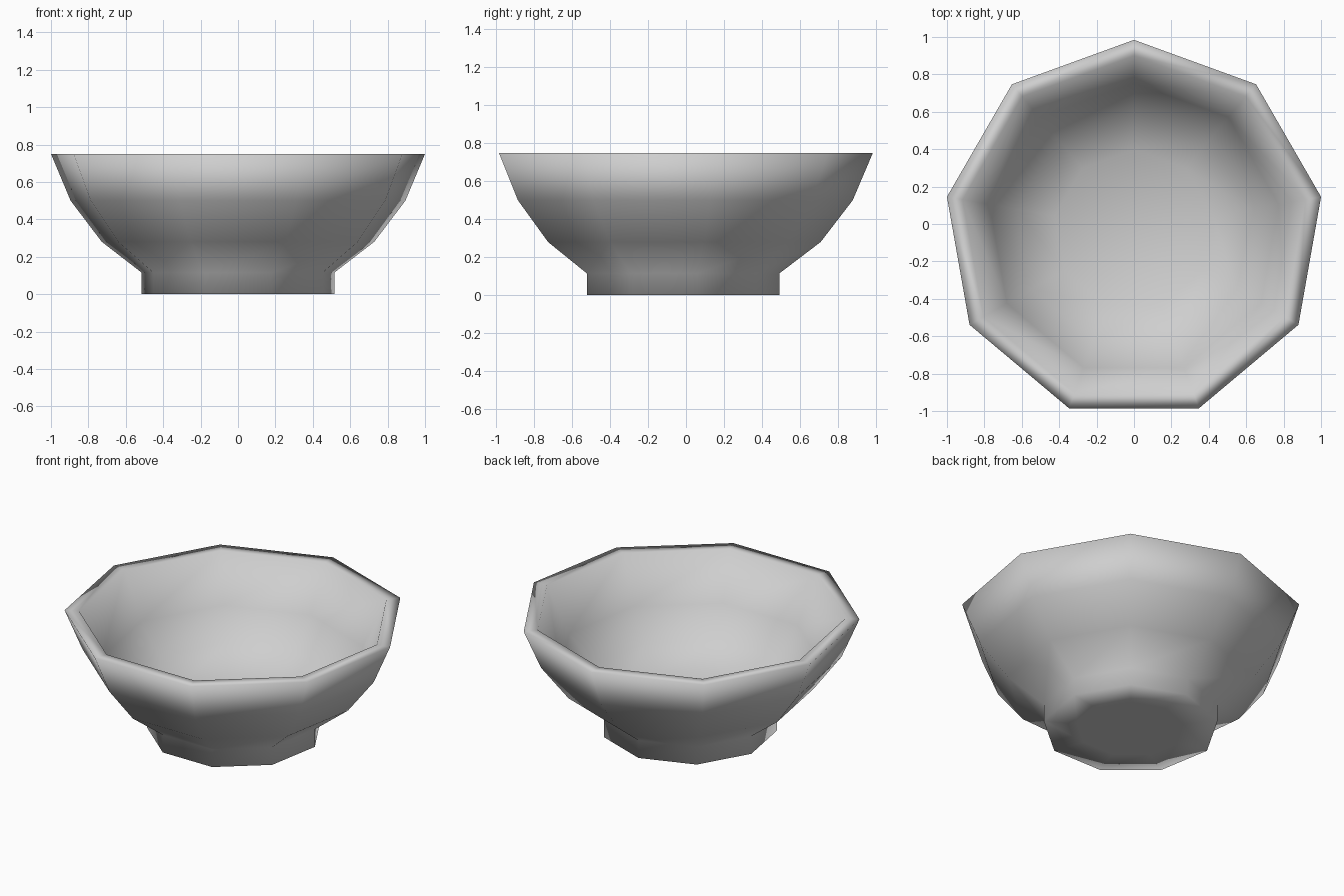
import bpy, bmesh, math

if "Cube" in bpy.data.objects:
    bpy.data.objects.remove(bpy.data.objects["Cube"])

SIDES = 9
Y_SHIFT = -0.031   # centres the nine-sided outline on y = 0

# Closed wall profile (radius, height): foot, outer wall, rim, inner wall
PROFILE = [
    (0.32, 0.0), (0.523, 0.0), (0.523, 0.115), (0.74, 0.28), (0.909, 0.50),
    (1.0154, 0.75), (0.93, 0.75), (0.785, 0.46), (0.635, 0.28), (0.43, 0.18),
]
FLOOR_Z = 0.16

grey = bpy.data.materials.new("light_grey")
grey.diffuse_color = (0.62, 0.62, 0.62, 1)
grey.use_nodes = True
grey.node_tree.nodes["Principled BSDF"].inputs["Base Color"].default_value = grey.diffuse_color

bm = bmesh.new()
rings = []
for r, z in PROFILE:
    ring = []
    for i in range(SIDES):
        a = math.pi / 2 + i * math.tau / SIDES
        ring.append(bm.verts.new((r * math.cos(a), r * math.sin(a) + Y_SHIFT, z)))
    rings.append(ring)

# Wall bands
for low, high in zip(rings, rings[1:]):
    for i in range(SIDES):
        j = (i + 1) % SIDES
        bm.faces.new((low[i], low[j], high[j], high[i]))

# Underside and inner floor
for ring, z in ((rings[0], 0.0), (rings[-1], FLOOR_Z)):
    c = bm.verts.new((0, Y_SHIFT, z))
    for i in range(SIDES):
        bm.faces.new((ring[i], ring[(i + 1) % SIDES], c))

bmesh.ops.recalc_face_normals(bm, faces=bm.faces[:])
for f in bm.faces:
    f.smooth = True   # the whole bowl, rim included, is smooth shaded

mesh = bpy.data.meshes.new("bowl")
bm.to_mesh(mesh)
bm.free()
mesh.materials.append(grey)
bowl = bpy.data.objects.new("bowl", mesh)
bpy.context.collection.objects.link(bowl)
